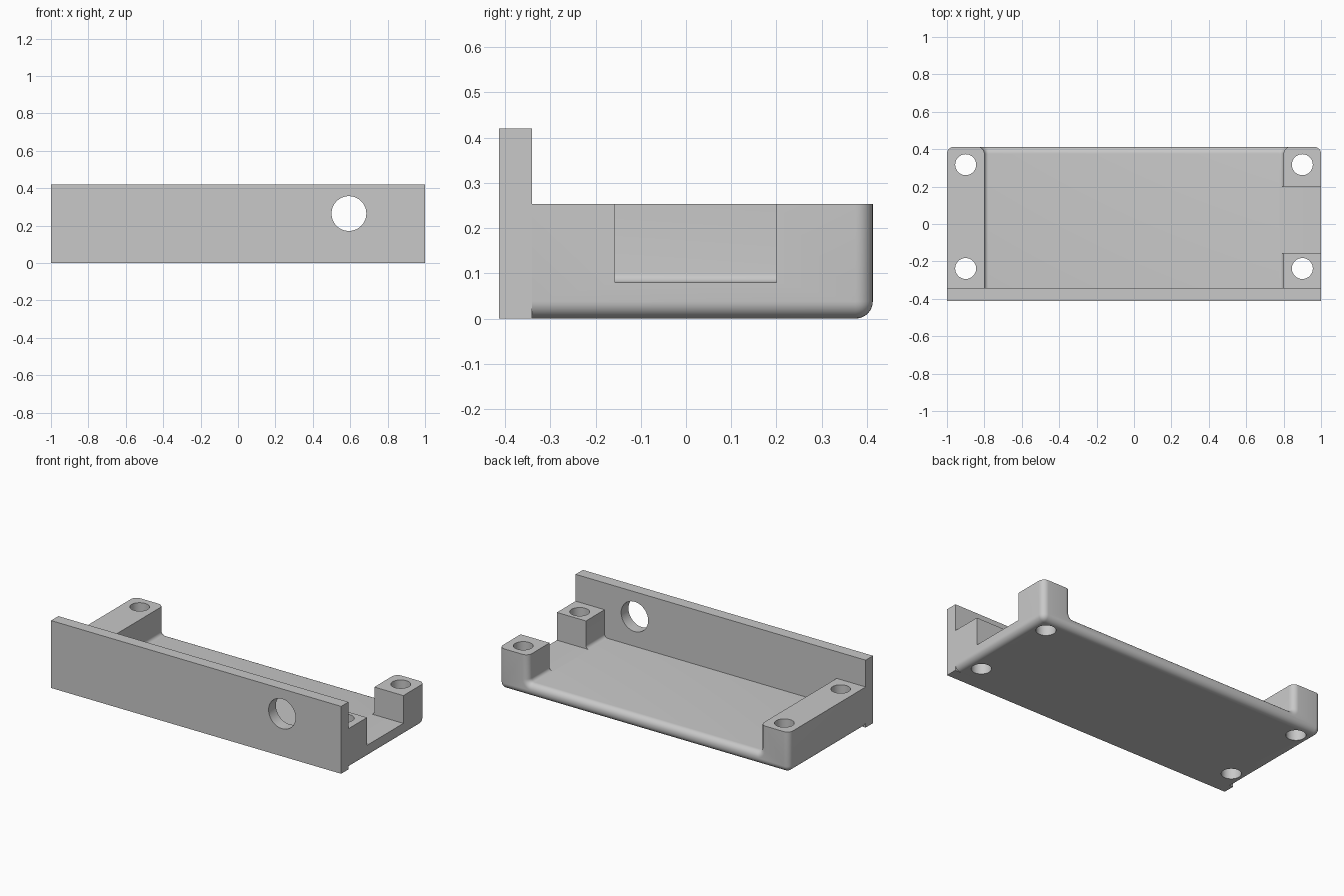
import bpy, bmesh, math
from mathutils import Matrix, Vector

if "Cube" in bpy.data.objects:
    bpy.data.objects.remove(bpy.data.objects["Cube"])

HALF, BACK, FRONT, PANEL_IN = 1.0, 0.413, -0.413, -0.341
FLOOR, TOP, PANEL_TOP = 0.08, 0.253, 0.42
INNER, FILLET, ROUND = 0.8, 0.022, 0.038

grey = bpy.data.materials.new("plain grey")
grey.use_nodes = True
colour = (0.58, 0.58, 0.58, 1)
grey.diffuse_color = colour
grey.node_tree.nodes["Principled BSDF"].inputs["Base Color"].default_value = colour


def make_object(name, bm):
    bmesh.ops.recalc_face_normals(bm, faces=bm.faces)
    mesh = bpy.data.meshes.new(name)
    bm.to_mesh(mesh)
    bm.free()
    mesh.materials.append(grey)
    obj = bpy.data.objects.new(name, mesh)
    bpy.context.collection.objects.link(obj)
    return obj


def box(name, low, high):
    low, high = Vector(low), Vector(high)
    bm = bmesh.new()
    bmesh.ops.create_cube(bm, size=1, matrix=Matrix.Translation((low + high) / 2)
                          @ Matrix.Diagonal((*(high - low), 1)))
    return make_object(name, bm)


def cylinder(name, centre, radius, rotation=Matrix()):
    bm = bmesh.new()
    bmesh.ops.create_cone(bm, cap_ends=True, segments=48, radius1=radius, radius2=radius,
                          depth=1, matrix=Matrix.Translation(centre) @ rotation)
    return make_object(name, bm)


def cut(obj, cutters):
    # Subtract each cutter, bake the result and drop the cutters
    for cutter in cutters:
        mod = obj.modifiers.new("cut", 'BOOLEAN')
        mod.operation, mod.solver, mod.object = 'DIFFERENCE', 'EXACT', cutter
    bpy.context.view_layer.update()
    baked = obj.evaluated_get(bpy.context.evaluated_depsgraph_get())
    mesh = bpy.data.meshes.new_from_object(baked)
    obj.modifiers.clear()
    obj.data = mesh
    for cutter in cutters:
        bpy.data.objects.remove(cutter)


def smooth(obj):
    bpy.ops.object.select_all(action='DESELECT')
    obj.select_set(True)
    bpy.context.view_layer.objects.active = obj
    bpy.ops.object.shade_smooth_by_angle(angle=math.radians(30))


# Tray: U-shaped section with filleted inner corners, extruded front to back
steps = 6
half = [(HALF, 0), (HALF, TOP), (INNER, TOP)]
for i in range(steps + 1):
    a = math.pi / 2 * i / steps
    half.append((INNER - FILLET + FILLET * math.cos(a),
                 FLOOR + FILLET - FILLET * math.sin(a)))
section = half + [(-x, z) for x, z in reversed(half)]

bm = bmesh.new()
face = bm.faces.new([bm.verts.new((x, PANEL_IN, z)) for x, z in section])
swept = bmesh.ops.extrude_face_region(bm, geom=[face], use_keep_orig=True)
moved = [v for v in swept["geom"] if isinstance(v, bmesh.types.BMVert)]
bmesh.ops.translate(bm, verts=moved, vec=(0, BACK - PANEL_IN, 0))
bmesh.ops.recalc_face_normals(bm, faces=bm.faces)


def is_rounded(edge):
    a, b = (v.co for v in edge.verts)
    on_back = min(a.y, b.y) > BACK - 0.001
    on_top = min(a.z, b.z) > TOP - 0.001
    low_side = max(a.z, b.z) < 0.001 and abs(a.x - b.x) < 0.001 and abs(a.y - b.y) > 0.1
    return (on_back and not on_top) or low_side


bmesh.ops.bevel(bm, geom=[e for e in bm.edges if is_rounded(e)], offset=ROUND,
                offset_type='OFFSET', segments=8, profile=0.5, affect='EDGES',
                clamp_overlap=False)
tray = make_object("tray", bm)

# Side notch that splits one wall into two posts, and the four screw holes
cutters = [box("notch_cutter", (INNER - FILLET, -0.157, FLOOR), (1.1, 0.2, 0.4))]
for x in (-0.9, 0.9):
    for y in (-0.238, 0.317):
        cutters.append(cylinder("screw_hole_cutter", (x, y, 0.1), 0.056))
cut(tray, cutters)
smooth(tray)

# Front panel with one round opening
panel = box("front_panel", (-HALF, FRONT, 0), (HALF, PANEL_IN, PANEL_TOP))
cut(panel, [cylinder("panel_hole_cutter", (0.593, FRONT, 0.265), 0.093,
                     Matrix.Rotation(math.pi / 2, 4, 'X'))])
smooth(panel)
